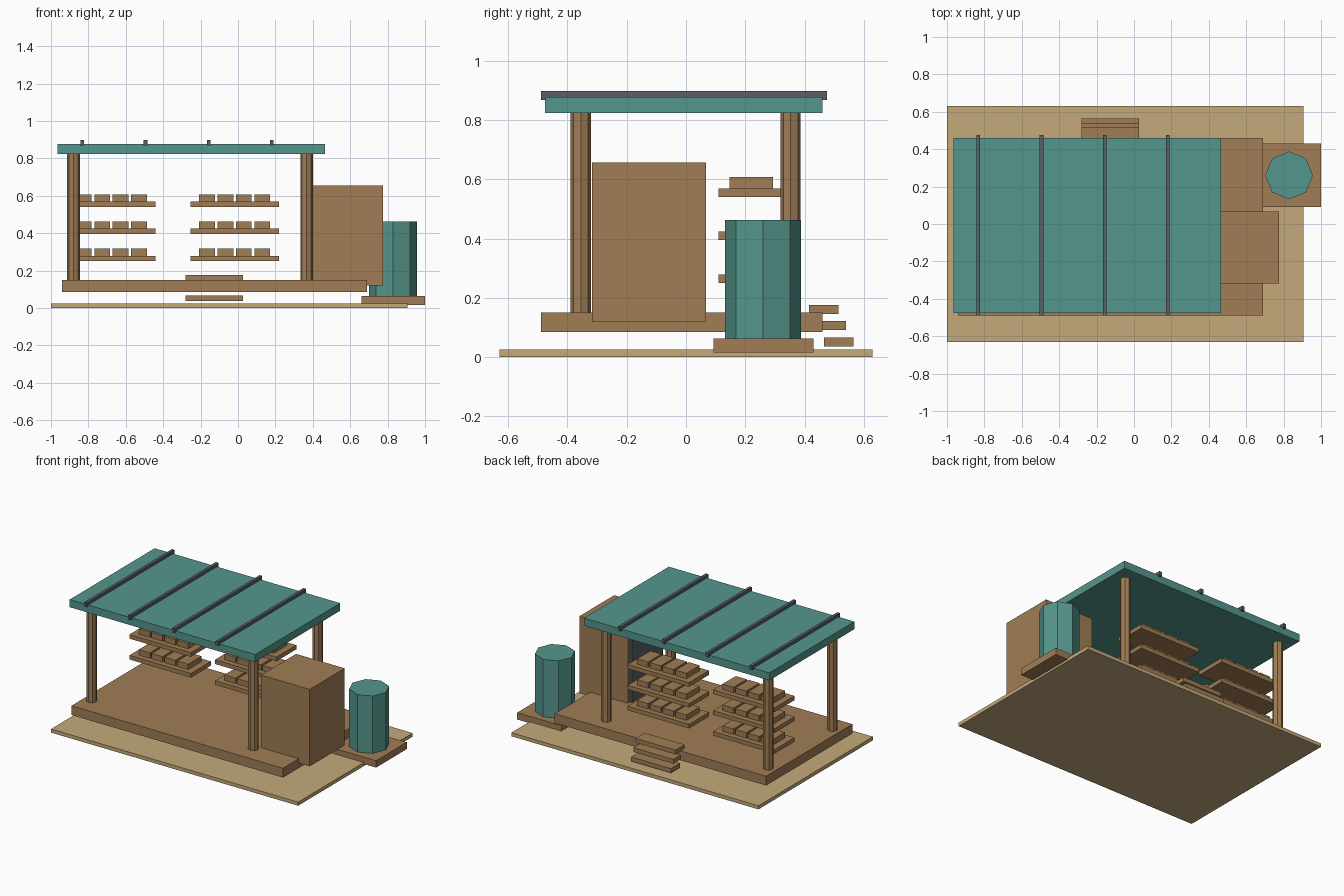
import bpy
import math

if "Cube" in bpy.data.objects:
    bpy.data.objects.remove(bpy.data.objects["Cube"])


def material(name, rgb):
    m = bpy.data.materials.new(name)
    m.diffuse_color = (*rgb, 1)
    m.use_nodes = True
    m.node_tree.nodes["Principled BSDF"].inputs["Base Color"].default_value = m.diffuse_color
    return m


WOOD = material("wood", (0.35, 0.205, 0.09))
TEAL = material("teal", (0.09, 0.305, 0.262))
SAND = material("sand", (0.55, 0.40, 0.195))
SLATE = material("slate", (0.10, 0.117, 0.138))


def box(name, x, y, z, mat):
    """Box from (min, max) ranges on each axis."""
    centre = [(a + b) / 2 for a, b in (x, y, z)]
    bpy.ops.mesh.primitive_cube_add(size=1, location=centre)
    o = bpy.context.object
    o.name = name
    o.scale = [b - a for a, b in (x, y, z)]
    bpy.ops.object.transform_apply(location=False, rotation=False, scale=True)
    o.data.materials.append(mat)


def column(name, x, y, z, radius, mat):
    """Eight-sided column with corners on the axes."""
    bpy.ops.mesh.primitive_cylinder_add(vertices=8, radius=radius, depth=z[1] - z[0],
                                        location=(x, y, (z[0] + z[1]) / 2))
    o = bpy.context.object
    o.name = name
    o.data.materials.append(mat)


# Ground slab and raised deck
box("ground_slab", (-1, 0.905), (-0.63, 0.63), (0, 0.025), SAND)
box("deck", (-0.94, 0.69), (-0.49, 0.46), (0.085, 0.15), WOOD)

# Corner posts
for side, x in (("left", -0.88), ("right", 0.367)):
    for end, y in (("front", -0.355), ("back", 0.353)):
        column(f"{end}_{side}_post", x, y, (0.15, 0.825), 0.034, WOOD)

# Flat roof with raised seams
box("roof", (-0.965, 0.465), (-0.475, 0.461), (0.824, 0.877), TEAL)
for i in range(4):
    x = -0.833 + i * 0.338
    box(f"roof_seam_{i + 1}", (x - 0.01, x + 0.01), (-0.49, 0.476), (0.868, 0.898), SLATE)

# Storage cabinet with a dark door facing the deck
box("cabinet", (0.40, 0.775), (-0.317, 0.068), (0.12, 0.656), WOOD)
box("cabinet_door", (0.385, 0.40), (-0.29, 0.045), (0.15, 0.62), SLATE)

# Two shelf racks, each with three boards carrying four goods boxes
for rack, cx in (("left", -0.677), ("right", -0.018)):
    for level in range(3):
        z = 0.25 + level * 0.145
        box(f"{rack}_shelf_{level + 1}", (cx - 0.237, cx + 0.237), (0.11, 0.33),
            (z, z + 0.029), WOOD)
        for k in range(4):
            x = cx + (k - 1.5) * 0.0985
            box(f"{rack}_goods_{level + 1}_{k + 1}", (x - 0.042, x + 0.042),
                (0.147, 0.293), (z + 0.029, z + 0.067 - 0.0), WOOD)

# Floating back steps
for i in range(3):
    y, z = 0.465 - i * 0.025, 0.036 + i * 0.055
    box(f"step_{i + 1}", (-0.28, 0.027), (y, y + 0.1), (z, z + 0.03), WOOD)

# Water barrel on its plinth
box("barrel_plinth", (0.66, 1.0), (0.092, 0.43), (0.015, 0.063), WOOD)
column("barrel", 0.829, 0.26, (0.063, 0.463), 0.128, TEAL)
